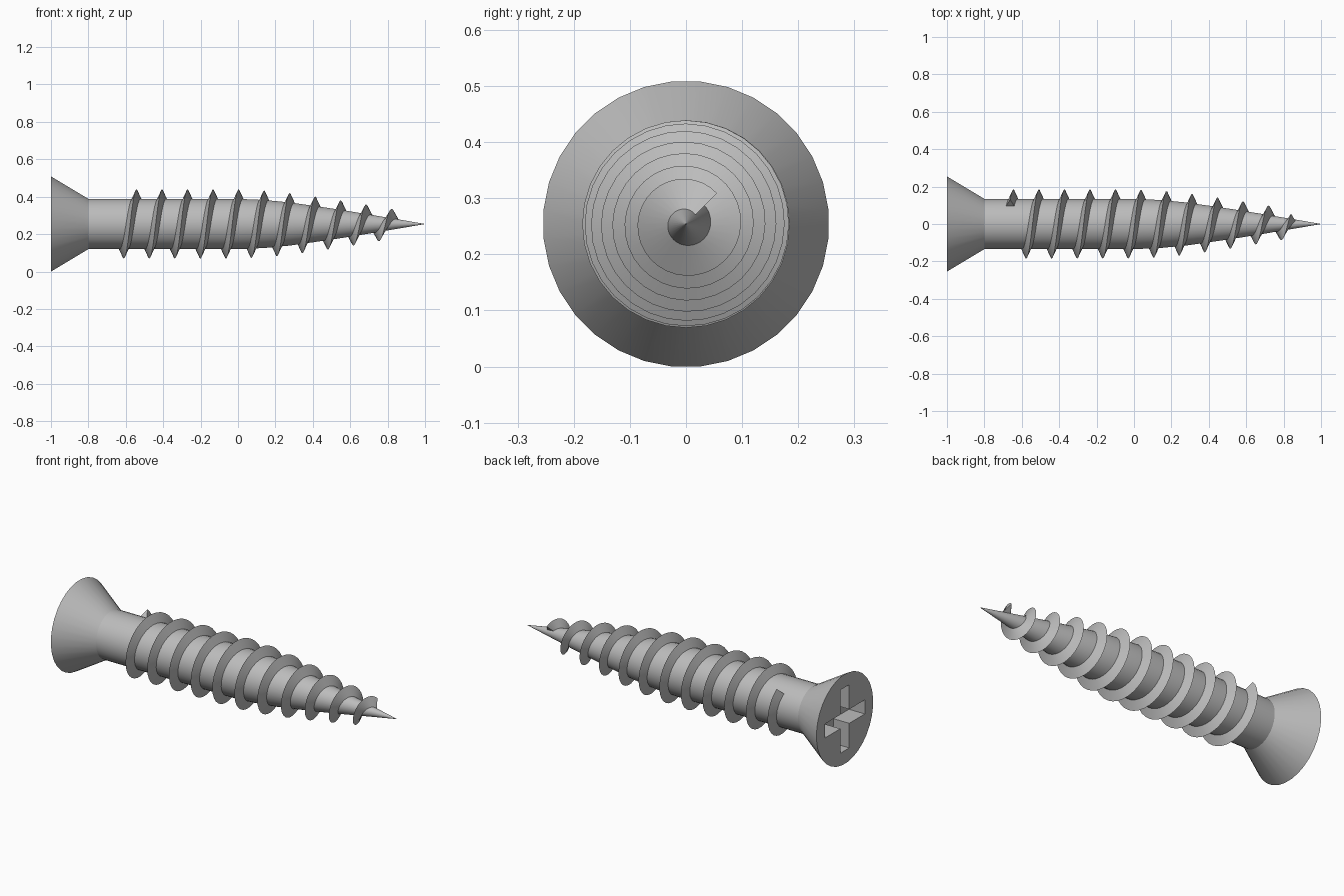
import bpy, bmesh
from math import sin, cos, pi, radians

if "Cube" in bpy.data.objects:
    bpy.data.objects.remove(bpy.data.objects["Cube"])

SIDES = 32
AXIS_Z = 0.254
TURNS = 11
PITCH = 0.1365
THREAD_START = -0.662

steel = bpy.data.materials.new("steel grey")
steel.use_nodes = True
steel.diffuse_color = (0.5, 0.5, 0.5, 1)
steel.node_tree.nodes["Principled BSDF"].inputs["Base Color"].default_value = (0.5, 0.5, 0.5, 1)

# Shaft outline: position along the axis, radius
SHAFT = [(-0.8, 0.135), (0, 0.135), (0.14, 0.129), (0.275, 0.116), (0.41, 0.097),
         (0.55, 0.076), (0.685, 0.054), (0.82, 0.031), (1, 0.0005)]


def shaft_radius(x):
    for (x0, r0), (x1, r1) in zip(SHAFT, SHAFT[1:]):
        if x <= x1:
            return r0 + (r1 - r0) * max(0, x - x0) / (x1 - x0)
    return SHAFT[-1][1]


def finish(name, bm):
    bmesh.ops.recalc_face_normals(bm, faces=bm.faces)
    mesh = bpy.data.meshes.new(name)
    bm.to_mesh(mesh)
    bm.free()
    mesh.materials.append(steel)
    obj = bpy.data.objects.new(name, mesh)
    bpy.context.collection.objects.link(obj)
    return obj


def smooth(obj):
    bpy.ops.object.select_all(action='DESELECT')
    obj.select_set(True)
    bpy.context.view_layer.objects.active = obj
    bpy.ops.object.shade_smooth_by_angle(angle=radians(30))


def skin(name, rings):
    """Join equal rings of points into a closed, capped tube."""
    bm = bmesh.new()
    loops = [[bm.verts.new(p) for p in ring] for ring in rings]
    n = len(loops[0])
    for a, b in zip(loops, loops[1:]):
        for i in range(n):
            j = (i + 1) % n
            bm.faces.new((a[i], a[j], b[j], b[i]))
    bm.faces.new(loops[0])
    bm.faces.new(loops[-1])
    return finish(name, bm)


def lathe(name, profile):
    angles = [2 * pi * (i + 0.5) / SIDES for i in range(SIDES)]
    return skin(name, [[(x, r * cos(a), AXIS_Z + r * sin(a)) for a in angles]
                       for x, r in profile])


# Countersunk head and tapered shaft
head = lathe("head", [(-1, 0.2553), (-0.8, 0.135)])
shaft = lathe("shaft", SHAFT)

# Cross recess cut into the head
w, l = 0.04, 0.18
quarter = [(l, -w), (l, w), (w, w)]
outline = []
for k in range(4):
    c, s = round(cos(k * pi / 2)), round(sin(k * pi / 2))
    outline += [(y * c - z * s, y * s + z * c) for y, z in quarter]
cutter = skin("cross_cutter", [[(x, y, AXIS_Z + z) for y, z in outline] for x in (-1.1, -0.9)])
cutter.hide_render = True
cut = head.modifiers.new("cross_recess", 'BOOLEAN')
cut.operation = 'DIFFERENCE'
cut.solver = 'EXACT'
cut.object = cutter
bpy.context.view_layer.update()
cut_mesh = bpy.data.meshes.new_from_object(head.evaluated_get(bpy.context.evaluated_depsgraph_get()))
head.modifiers.clear()
head.data = cut_mesh
bpy.data.objects.remove(cutter)

# Helical thread with a sharp crest
rings = []
for i in range(TURNS * SIDES + 1):
    t = i / SIDES
    a = pi / 4 - 2 * pi * t
    x = THREAD_START + PITCH * t
    r = shaft_radius(x)
    section = [(-0.027, r - 0.012), (0, r + 0.05), (0.027, r - 0.012)]
    rings.append([(x + dx, q * cos(a), AXIS_Z + q * sin(a)) for dx, q in section])
thread = skin("thread", rings)

for part in (head, shaft, thread):
    smooth(part)
